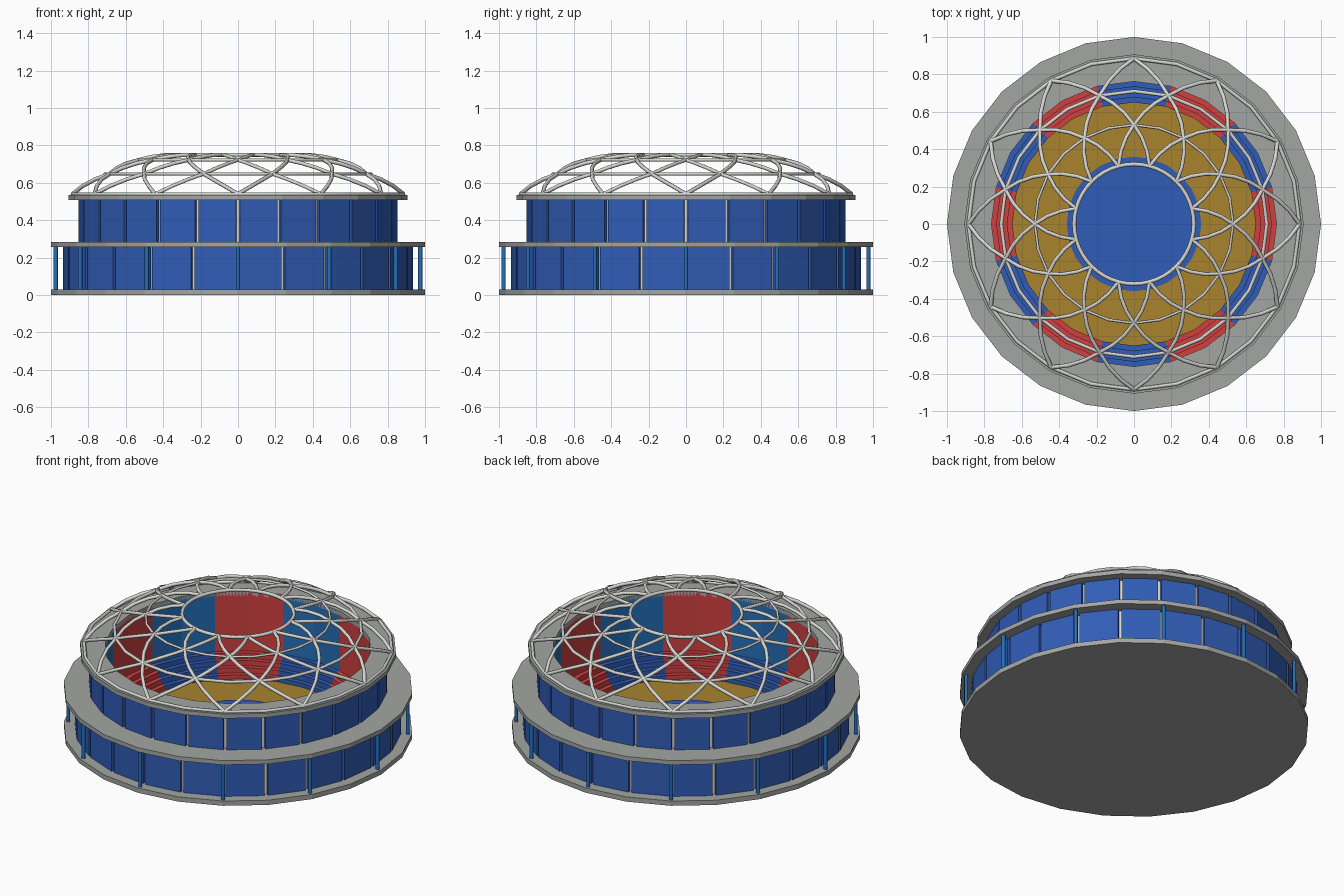
import bpy, bmesh, math
from mathutils import Vector

if "Cube" in bpy.data.objects:
    bpy.data.objects.remove(bpy.data.objects["Cube"])

N = 24  # sides of the whole building


def mat(name, r, g, b):
    lin = lambda c: ((c / 255 + 0.055) / 1.055) ** 2.4 if c > 10 else c / 3294
    m = bpy.data.materials.new(name)
    m.diffuse_color = (lin(r), lin(g), lin(b), 1)
    m.use_nodes = True
    m.node_tree.nodes["Principled BSDF"].inputs["Base Color"].default_value = m.diffuse_color
    return m


GRAY = mat("concrete gray", 163, 166, 164)
BLUE = mat("deep blue", 48, 92, 182)
SKY = mat("bright blue", 36, 112, 186)
RED = mat("red", 208, 64, 64)
OCHRE = mat("ochre", 168, 131, 45)
STEEL = mat("light steel", 214, 214, 210)


def pt(r, deg, z):
    a = math.radians(deg)
    return Vector((r * math.cos(a), r * math.sin(a), z))


def finish(name, bm, mats, recalc=True):
    if recalc:
        bmesh.ops.recalc_face_normals(bm, faces=bm.faces)
    me = bpy.data.meshes.new(name)
    bm.to_mesh(me)
    bm.free()
    for m in mats:
        me.materials.append(m)
    ob = bpy.data.objects.new(name, me)
    bpy.context.collection.objects.link(ob)
    return ob


def lathe(name, profile, mats, rule=None, closed=True):
    """Revolve an (r, z) profile in N flat sides; rule(side, step) picks the material."""
    bm = bmesh.new()
    rings = [[bm.verts.new(pt(r, 360 / N * i, z)) for r, z in profile] for i in range(N)]
    steps = len(profile) if closed else len(profile) - 1
    for i in range(N):
        a, b = rings[i], rings[(i + 1) % N]
        for k in range(steps):
            j = (k + 1) % len(profile)
            f = bm.faces.new((a[k], a[j], b[j], b[k]))
            if rule:
                f.material_index = rule(i, k)
    return finish(name, bm, mats, recalc=closed)


def disc(name, r, z0, z1, m):
    bm = bmesh.new()
    lo = [bm.verts.new(pt(r, 360 / N * i, z0)) for i in range(N)]
    hi = [bm.verts.new(pt(r, 360 / N * i, z1)) for i in range(N)]
    bm.faces.new(lo)
    bm.faces.new(hi)
    for i in range(N):
        j = (i + 1) % N
        bm.faces.new((lo[i], lo[j], hi[j], hi[i]))
    return finish(name, bm, [m])


def slab(name, r0, r1, z0, z1):
    return lathe(name, [(r0, z0), (r1, z0), (r1, z1), (r0, z1)], [GRAY])


def tubes(name, paths, radius, m, cyclic=False):
    cu = bpy.data.curves.new(name, 'CURVE')
    cu.dimensions = '3D'
    cu.bevel_depth = radius
    cu.bevel_resolution = 1
    cu.use_fill_caps = True
    for p in paths:
        s = cu.splines.new('POLY')
        s.points.add(len(p) - 1)
        for q, v in zip(s.points, p):
            q.co = (*v, 1)
        s.use_cyclic_u = cyclic
    cu.materials.append(m)
    ob = bpy.data.objects.new(name, cu)
    bpy.context.collection.objects.link(ob)
    return ob


def glass_wall(name, r, z0, z1):
    # flat blue panels with narrow gaps in front of a light backing
    bm = bmesh.new()
    for i in range(N):
        a, b = pt(r, 15 * i, 0), pt(r, 15 * i + 15, 0)
        along = (b - a).normalized()
        inward = -(a + b).normalized() * 0.02
        a, b = a + along * 0.01, b - along * 0.01
        base = [a, b, b + inward, a + inward]
        lo = [bm.verts.new(v + Vector((0, 0, z0))) for v in base]
        hi = [bm.verts.new(v + Vector((0, 0, z1))) for v in base]
        bm.faces.new(lo)
        bm.faces.new(hi)
        for k in range(4):
            n = (k + 1) % 4
            bm.faces.new((lo[k], lo[n], hi[n], hi[k]))
    finish(name + "_panels", bm, [BLUE])
    lathe(name + "_backing", [(r - .04, z0), (r - .025, z0), (r - .025, z1), (r - .04, z1)], [STEEL])


# floors and slabs
disc("base_slab", 1.0, 0, 0.03, GRAY)
slab("middle_slab", 0.77, 1.0, 0.258, 0.285)
slab("roof_slab", 0.762, 0.907, 0.508, 0.535)
disc("arena_floor", 0.66, 0.03, 0.034, OCHRE)
disc("centre_court", 0.36, 0.034, 0.038, BLUE)

# outer walls
glass_wall("lower_wall", 0.937, 0.03, 0.258)
glass_wall("upper_wall", 0.855, 0.285, 0.508)

# twelve outer columns
tubes("columns", [[pt(0.975, 30 * i, 0.03), pt(0.975, 30 * i, 0.258)] for i in range(12)], 0.012, SKY)

# seating bowl: steps then a tall inner wall, in twelve alternating sectors
profile = [(0.65, 0.03)]
for k in range(4):
    z = 0.06 + 0.033 * k
    profile += [(0.65 + 0.028 * k, z), (0.65 + 0.028 * (k + 1), z)]
profile += [(0.762, 0.535)]


def seat_colour(side, step):
    if ((side + 1) // 2) % 2 == 0:
        return 0
    return 2 if step == len(profile) - 2 else 1


lathe("seating_bowl", profile, [RED, BLUE, SKY], seat_colour, closed=False)

# open lattice dome: two mirrored families of spiral ribs
levels = [(0.885, 0.54), (0.71, 0.648), (0.53, 0.722), (0.32, 0.75)]


def rib(start, turn):
    pts = []
    for i in range(3):
        (r0, z0), (r1, z1) = levels[i], levels[i + 1]
        for s in range(4 if i == 2 else 3):
            t = s / 3
            bulge = 0.008 * 4 * t * (1 - t)
            pts.append(pt(r0 + (r1 - r0) * t + bulge, start + turn * 15 * (i + t),
                          z0 + (z1 - z0) * t + bulge))
    return pts


tubes("dome_ribs", [rib(30 * i, s) for i in range(12) for s in (-1, 1)], 0.011, STEEL)
for label, (r, z), rad in zip(("outer", "lower", "upper", "crown"), levels, (.01, .01, .008, .011)):
    n = 48 if label == "crown" else 24
    tubes(label + "_dome_ring", [[pt(r, 360 / n * i, z) for i in range(n)]], rad, STEEL, cyclic=True)
